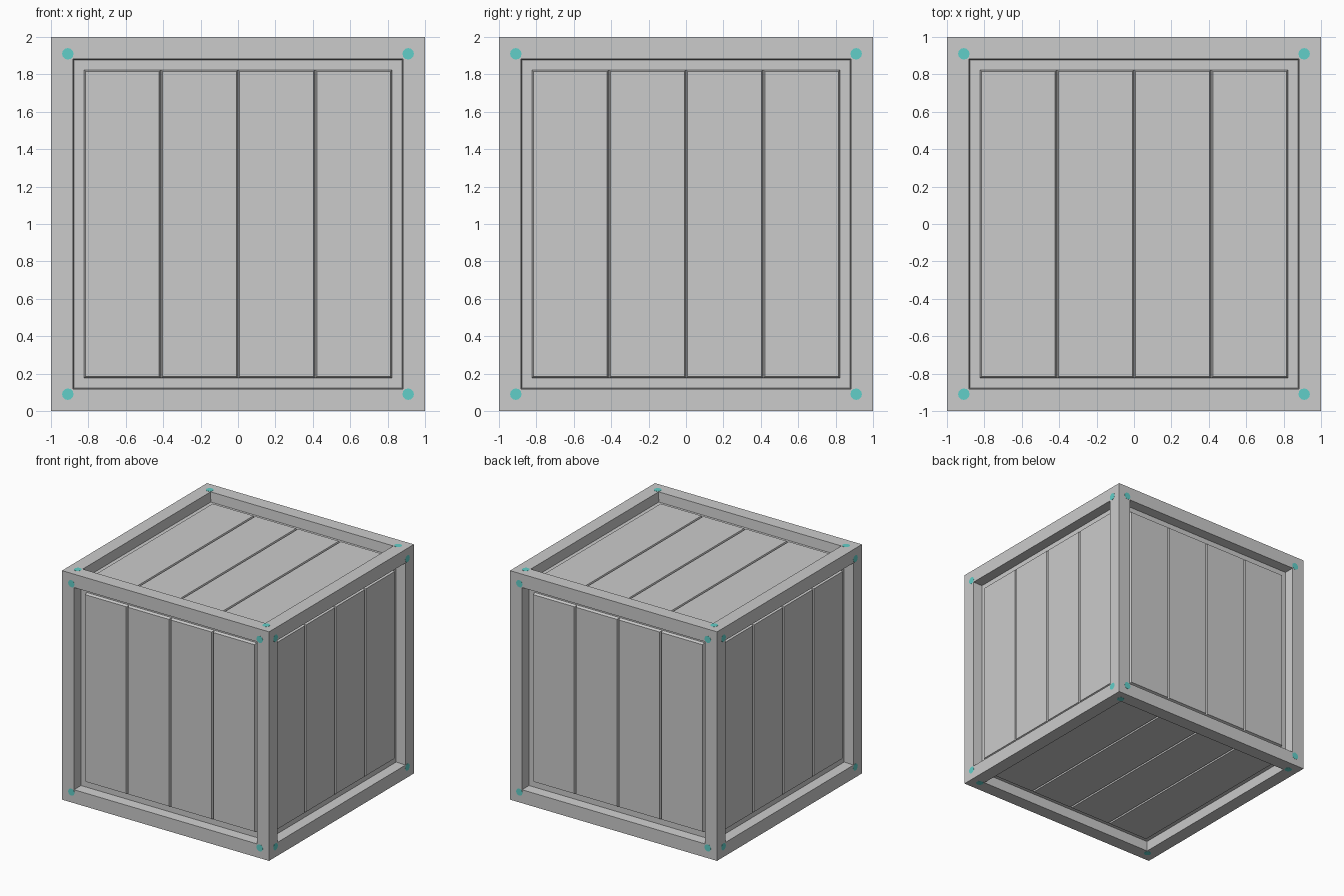
import bpy, bmesh
from math import pi
from mathutils import Matrix, Vector

if "Cube" in bpy.data.objects:
    bpy.data.objects.remove(bpy.data.objects["Cube"])

CENTRE = Matrix.Translation((0, 0, 1))
# Rotations taking the front face (-y) to all six sides
SIDES = [Matrix.Rotation(i * pi / 2, 4, 'Z') for i in range(4)]
SIDES += [Matrix.Rotation(s * pi / 2, 4, 'X') for s in (-1, 1)]
NAMES = ["front", "right", "back", "left", "top", "bottom"]


def finish(bm, name, mat=None):
    bmesh.ops.recalc_face_normals(bm, faces=bm.faces[:])
    me = bpy.data.meshes.new(name)
    bm.to_mesh(me)
    bm.free()
    ob = bpy.data.objects.new(name, me)
    bpy.context.collection.objects.link(ob)
    if mat:
        me.materials.append(mat)
    return ob


# Frame: cube with a slightly tapered recess on every side
bm = bmesh.new()
bmesh.ops.create_cube(bm, size=2, matrix=CENTRE)
faces = bm.faces[:]
bmesh.ops.inset_individual(bm, faces=faces, thickness=0.166)
bmesh.ops.inset_individual(bm, faces=faces, thickness=0.009, depth=-0.085)
finish(bm, "crate_frame")

# Planks: four tapered boards per side, leaving narrow V grooves
PITCH, HALF, EDGE = 0.4125, 0.825, 0.009
for rot, side in zip(SIDES, NAMES):
    bm = bmesh.new()
    for i in range(4):
        cx = (i - 1.5) * PITCH
        verts = bmesh.ops.create_cube(bm, size=1)["verts"]
        for v in verts:
            front = v.co.y < 0
            t = EDGE if front else 0
            x = cx + (PITCH / 2 - t) * (1 if v.co.x > 0 else -1)
            z = (HALF - t) * (1 if v.co.z > 0 else -1)
            v.co = Vector((x, -0.94 if front else -0.914, z))
    bm.transform(CENTRE @ rot)
    finish(bm, side + "_planks")

# Nail heads: flush discs in the corners of every side
cyan = bpy.data.materials.new("nail_cyan")
cyan.diffuse_color = (0.12, 0.62, 0.58, 1)
cyan.use_nodes = True
cyan.node_tree.nodes["Principled BSDF"].inputs["Base Color"].default_value = cyan.diffuse_color
bm = bmesh.new()
for rot in SIDES:
    for sx in (-1, 1):
        for sz in (-1, 1):
            m = Matrix.Translation((sx * 0.91, -0.991, sz * 0.91))
            bmesh.ops.create_cone(bm, cap_ends=True, segments=12, radius1=0.031,
                                  radius2=0.031, depth=0.02,
                                  matrix=CENTRE @ rot @ m @ Matrix.Rotation(pi / 2, 4, 'X'))
finish(bm, "nail_heads", cyan)
